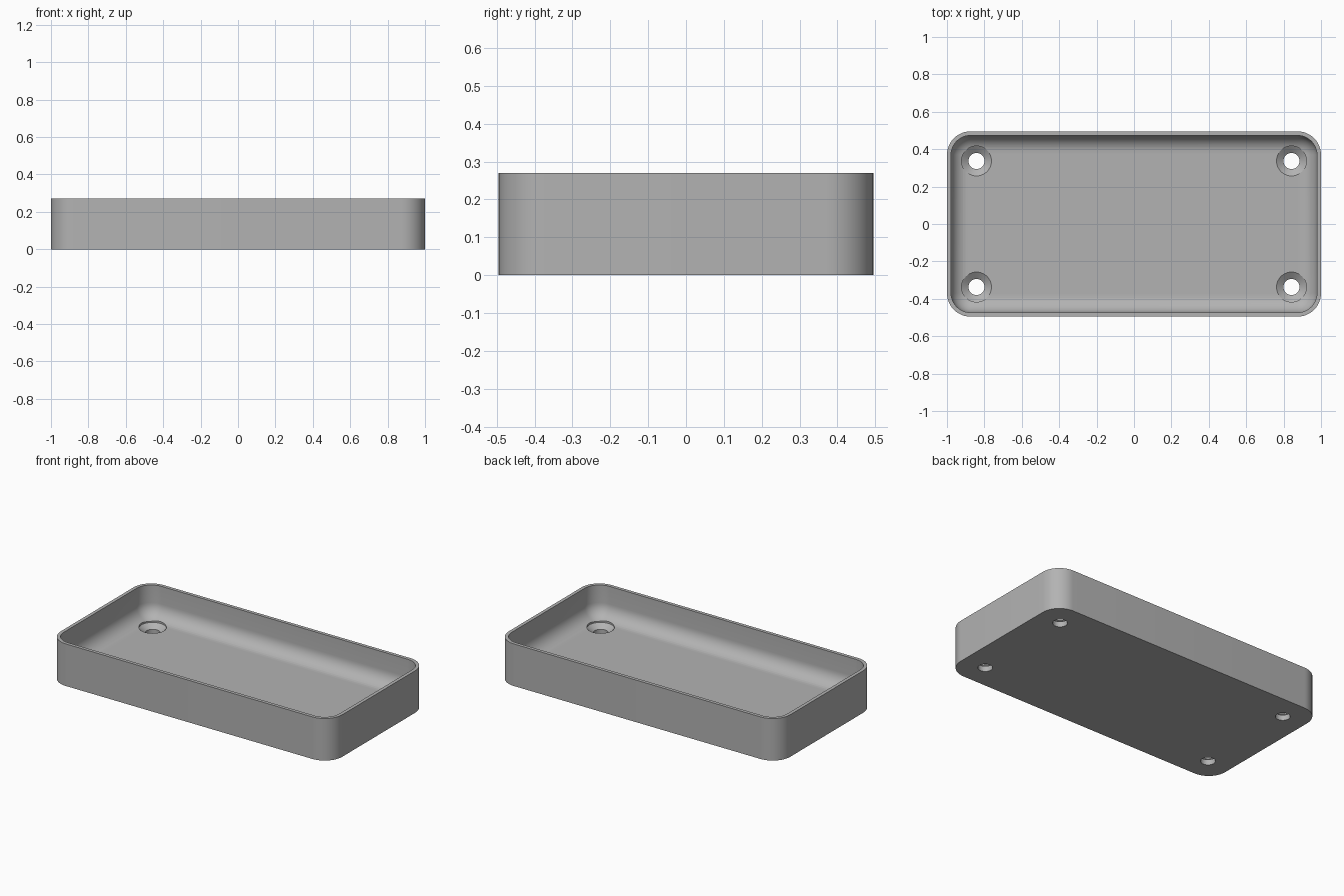
import bpy, bmesh, math

HALF_X, HALF_Y, HEIGHT = 1.0, 0.495, 0.27
CORNER, WALL, FLOOR, FILLET = 0.125, 0.022, 0.067, 0.09

if "Cube" in bpy.data.objects:
    bpy.data.objects.remove(bpy.data.objects["Cube"])

grey = bpy.data.materials.new("plain grey")
grey.use_nodes = True
colour = (0.45, 0.45, 0.45, 1)
grey.diffuse_color = colour
grey.node_tree.nodes["Principled BSDF"].inputs["Base Color"].default_value = colour


def rounded_loop(bm, inset, z, steps=12):
    """Ring of vertices around a rounded rectangle."""
    r = CORNER - inset
    ring = []
    for quarter, (sx, sy) in enumerate([(1, 1), (-1, 1), (-1, -1), (1, -1)]):
        for i in range(steps + 1):
            a = math.pi / 2 * (quarter + i / steps)
            ring.append(bm.verts.new((sx * (HALF_X - CORNER) + r * math.cos(a),
                                      sy * (HALF_Y - CORNER) + r * math.sin(a), z)))
    return ring


def circle_loop(bm, radius, z, steps=40):
    return [bm.verts.new((radius * math.cos(math.tau * i / steps),
                          radius * math.sin(math.tau * i / steps), z)) for i in range(steps)]


def loft(name, profile, ring_maker):
    """Skin rings made from (size, height) pairs and cap both ends."""
    bm = bmesh.new()
    rings = [ring_maker(bm, s, z) for s, z in profile]
    for a, b in zip(rings, rings[1:]):
        for i in range(len(a)):
            j = (i + 1) % len(a)
            bm.faces.new((a[i], a[j], b[j], b[i]))
    bm.faces.new(rings[0][::-1])
    bm.faces.new(rings[-1])
    bmesh.ops.recalc_face_normals(bm, faces=bm.faces)
    mesh = bpy.data.meshes.new(name)
    bm.to_mesh(mesh)
    bm.free()
    mesh.materials.append(grey)
    obj = bpy.data.objects.new(name, mesh)
    bpy.context.collection.objects.link(obj)
    return obj


# Tray: outer wall, rim, inner wall and a coved edge down to the floor
profile = [(0, 0), (0, HEIGHT), (WALL, HEIGHT)]
for i in range(11):
    a = math.pi / 2 * i / 10
    profile.append((WALL + FILLET * (1 - math.cos(a)), FLOOR + FILLET * (1 - math.sin(a))))
tray = loft("tray", profile, rounded_loop)

# Countersunk screw holes in the four corners
bpy.context.view_layer.objects.active = tray
tray.select_set(True)
for sx in (-1, 1):
    for sy in (-1, 1):
        cutter = loft("screw_hole_cutter",
                      [(0.043, -0.05), (0.043, 0.035), (0.08, 0.062), (0.08, 0.15)], circle_loop)
        cutter.location = (sx * 0.842, sy * 0.337, 0)
        cutter.hide_render = True
        cut = tray.modifiers.new("screw hole", "BOOLEAN")
        cut.operation, cut.solver, cut.object = "DIFFERENCE", "EXACT", cutter
        bpy.context.view_layer.update()
        bpy.ops.object.modifier_apply(modifier=cut.name)
        bpy.data.objects.remove(cutter)

bpy.ops.object.shade_smooth_by_angle(angle=math.radians(30))
